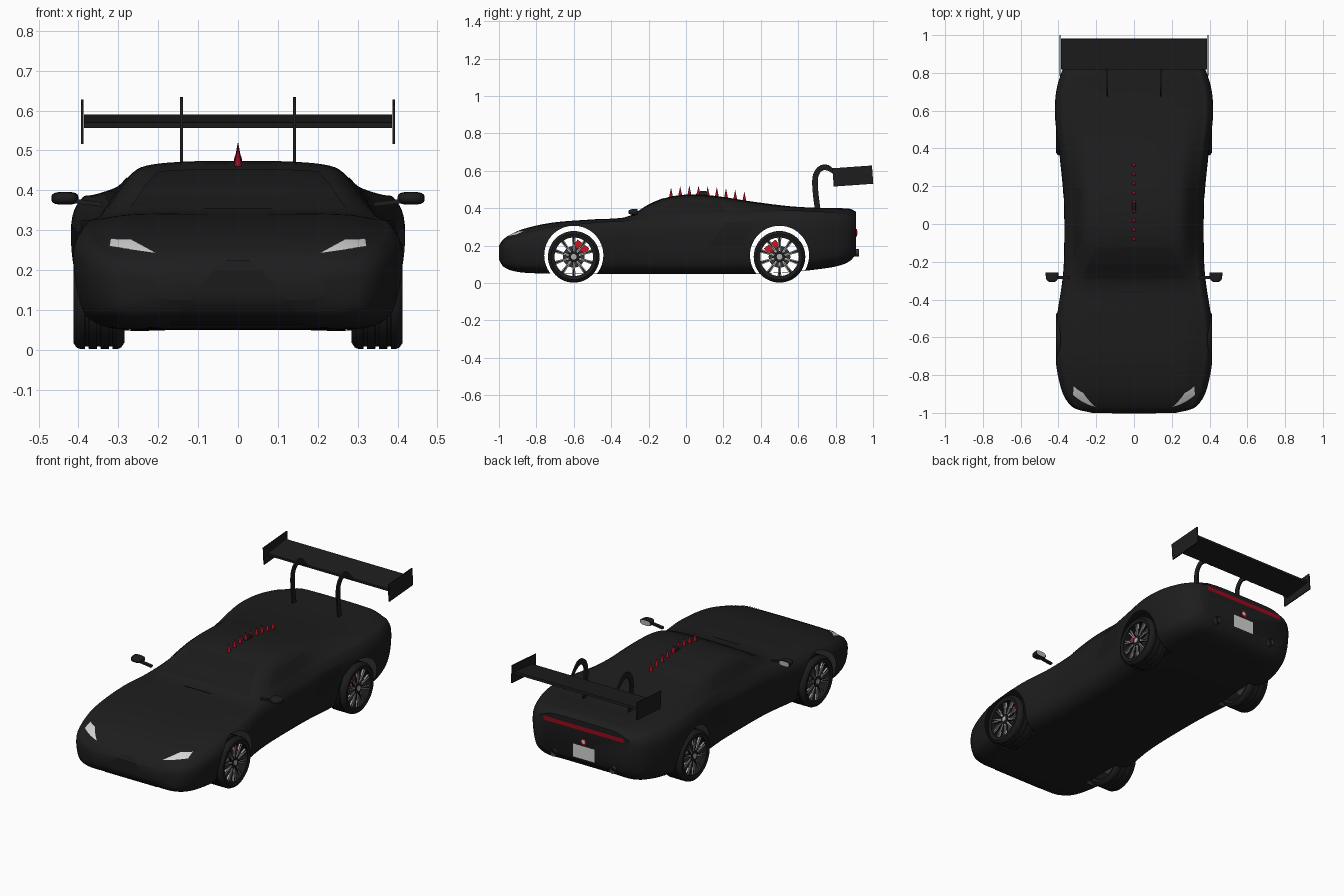
import bpy, bmesh, math
from mathutils import Vector, Matrix
from mathutils.bvhtree import BVHTree

if "Cube" in bpy.data.objects:
    bpy.data.objects.remove(bpy.data.objects["Cube"])


def material(name, rgb):
    m = bpy.data.materials.new(name)
    m.diffuse_color = (*rgb, 1)
    m.use_nodes = True
    m.node_tree.nodes["Principled BSDF"].inputs["Base Color"].default_value = m.diffuse_color
    return m


BLACK = material("body black", (0.0125, 0.0125, 0.0125))
TRIM = material("trim black", (0.0105, 0.0105, 0.0105))
RUBBER = material("tyre black", (0.011, 0.011, 0.011))
STEEL = material("dark steel", (0.035, 0.035, 0.035))
SILVER = material("silver", (0.45, 0.45, 0.45))
LAMP = material("lamp white", (0.65, 0.65, 0.65))
RED = material("red", (0.32, 0.003, 0.012))
CALIPER = material("caliper red", (0.65, 0.006, 0.012))


def finish(name, bm, mat, smooth=True, angle=40):
    me = bpy.data.meshes.new(name)
    bm.to_mesh(me)
    bm.free()
    ob = bpy.data.objects.new(name, me)
    bpy.context.collection.objects.link(ob)
    me.materials.append(mat)
    if smooth:
        bpy.ops.object.select_all(action='DESELECT')
        ob.select_set(True)
        bpy.context.view_layer.objects.active = ob
        bpy.ops.object.shade_smooth_by_angle(angle=math.radians(angle))
    return ob


def box(bm, center, size, rot=Matrix()):
    bmesh.ops.create_cube(bm, size=1, matrix=Matrix.Translation(center) @ rot @ Matrix.Diagonal((*size, 1)))


def cone(bm, center, r1, r2, depth, axis='Z', seg=16):
    rot = {'X': Matrix.Rotation(math.pi / 2, 4, 'Y'), 'Y': Matrix.Rotation(-math.pi / 2, 4, 'X'), 'Z': Matrix()}[axis]
    bmesh.ops.create_cone(bm, cap_ends=True, segments=seg, radius1=r1, radius2=r2, depth=depth,
                          matrix=Matrix.Translation(center) @ rot)


def hermite(xs, vs, x):
    """Smooth interpolation through rows of values."""
    i = max(j for j in range(len(xs) - 1) if xs[j] <= x + 1e-9)

    def slope(k, c):
        a, b = max(k - 1, 0), min(k + 1, len(xs) - 1)
        return (vs[b][c] - vs[a][c]) / (xs[b] - xs[a])
    h = xs[i + 1] - xs[i]
    t = (x - xs[i]) / h
    return [(2*t**3 - 3*t**2 + 1) * vs[i][c] + (t**3 - 2*t**2 + t) * h * slope(i, c)
            + (3*t**2 - 2*t**3) * vs[i + 1][c] + (t**3 - t**2) * h * slope(i + 1, c)
            for c in range(len(vs[0]))]


# Body stations: y, half width, floor, shoulder height, top height
STATIONS = [
    (-1.00, .22, .125, .188, .200), (-.98, .305, .092, .214, .230), (-.94, .352, .070, .236, .258),
    (-.87, .385, .057, .260, .289), (-.72, .413, .052, .292, .322), (-.50, .407, .050, .318, .340),
    (-.33, .382, .050, .328, .350), (-.27, .375, .050, .332, .374), (-.20, .370, .050, .336, .418),
    (-.10, .368, .050, .339, .458), (.03, .368, .050, .342, .474), (.17, .372, .050, .350, .464),
    (.35, .390, .050, .368, .436), (.55, .416, .060, .381, .411), (.70, .411, .075, .378, .402),
    (.82, .376, .095, .368, .400), (.88, .340, .122, .358, .396), (.91, .300, .160, .348, .380)]
SY = [s[0] for s in STATIONS]
SV = [s[1:] for s in STATIONS]


def section(y):
    w, zb, zs, zt = hermite(SY, SV, y)
    h, t = zs - zb, zt - zs
    pts = [(0, zb), (.45 * w, zb), (.74 * w, zb), (.90 * w, zb + .1 * h), (.965 * w, zb + .27 * h),
           (w, zb + .58 * h), (.995 * w, zb + .85 * h), (.935 * w, zs), (.87 * w, zs + .26 * t),
           (.72 * w, zs + .77 * t), (.58 * w, zs + .93 * t), (.3 * w, zt - .01 * t), (0, zt)]
    ks = list(range(len(pts)))
    half = [hermite(ks, pts, i / 4) for i in range(4 * (len(pts) - 1) + 1)]
    return [(x, y, z) for x, z in half] + [(-x, y, z) for x, z in half[-2:0:-1]]


bm = bmesh.new()
rings = []
for i in range(73):
    y = -.045 - .955 * math.cos(math.pi * i / 72)
    rings.append([bm.verts.new(p) for p in section(min(max(y, -1), .91))])
for a, b in zip(rings, rings[1:]):
    n = len(a)
    for j in range(n):
        bm.faces.new((a[j], a[(j + 1) % n], b[(j + 1) % n], b[j]))
bm.faces.new(rings[0])
bm.faces.new(rings[-1][::-1])
bmesh.ops.recalc_face_normals(bm, faces=bm.faces)
SURFACE = BVHTree.FromBMesh(bm)
body = finish("body_shell", bm, BLACK)

# Wheel arches: cut the holes, then drop the cut walls so the shell is hollow
WHEEL_Y, WHEEL_Z, ARCH_R, ARCH_Z = (-.60, .50), .14, .158, .148
bm = bmesh.new()
for y in WHEEL_Y:
    for s in (-1, 1):
        cone(bm, (s * .42, y, ARCH_Z), ARCH_R, ARCH_R, .30, 'X', 64)
cutter = finish("arch_cutter", bm, TRIM, False)
cutter.hide_render = True
cutter.hide_viewport = True
mod = body.modifiers.new("arches", 'BOOLEAN')
mod.object, mod.operation, mod.solver = cutter, 'DIFFERENCE', 'EXACT'
dg = bpy.context.evaluated_depsgraph_get()
cut = bpy.data.meshes.new_from_object(body.evaluated_get(dg))
body.modifiers.clear()
bm = bmesh.new()
bm.from_mesh(cut)
walls = []
for f in bm.faces:
    c = f.calc_center_median()
    for y in WHEEL_Y:
        r = Vector((0, c.y - y, c.z - ARCH_Z))
        rim = abs(r.length - ARCH_R) < .002 and abs(f.normal.dot(r.normalized())) > .97
        cap = r.length < ARCH_R and abs(abs(c.x) - .27) < .001 and abs(f.normal.x) > .99
        if rim or cap:
            walls.append(f)
            break
bmesh.ops.delete(bm, geom=walls, context='FACES')
bm.to_mesh(cut)
bm.free()
body.data = cut


def decal(name, quad, axis, mat, mirror=False, n=8, lift=.003):
    """Thin plate laid on the body; quad is given in the plane seen along axis."""
    cast = {'top': (lambda u, v: (u, v, 2), (0, 0, -1)), 'front': (lambda u, v: (u, -2, v), (0, 1, 0)),
            'back': (lambda u, v: (u, 2, v), (0, -1, 0)), 'side': (lambda u, v: (2, u, v), (-1, 0, 0))}
    origin, d = cast[axis]
    q = [Vector(p) for p in quad]
    bm = bmesh.new()
    for s in ((1, -1) if mirror else (1,)):
        grid = {}
        for i in range(n + 1):
            for j in range(n + 1):
                p = q[0].lerp(q[1], i / n).lerp(q[3].lerp(q[2], i / n), j / n)
                hit, nor, _, _ = SURFACE.ray_cast(Vector(origin(*p)), Vector(d))
                if hit:
                    hit = hit + nor * lift
                    grid[i, j] = bm.verts.new((s * hit.x, hit.y, hit.z))
        for i in range(n):
            for j in range(n):
                ks = [(i, j), (i + 1, j), (i + 1, j + 1), (i, j + 1)]
                if all(k in grid for k in ks):
                    f = bm.faces.new([grid[k] for k in ks])
                    f.normal_update()
                    if f.normal.dot(Vector((d[0] * s, d[1], d[2]))) > 0:
                        f.normal_flip()
    return finish(name, bm, mat)


# Lights, plates, glass and panel details
decal("headlights", [(.204, .240), (.322, .257), (.319, .276), (.268, .275)], 'front', LAMP, True)
decal("tail_light", [(-.25, .329), (.25, .329), (.25, .352), (-.25, .352)], 'back', RED, n=12)
decal("number_plate", [(-.066, .170), (.066, .170), (.066, .243), (-.066, .243)], 'back', LAMP, n=2)
decal("front_grille", [(-.17, .065), (.17, .065), (.06, .20), (-.06, .20)], 'front', TRIM, n=12, lift=.002)
decal("nose_notch", [(-.045, .205), (.045, .205), (.03, .222), (-.03, .222)], 'front', TRIM)
decal("windshield", [(-.27, -.29), (.27, -.29), (.20, -.12), (-.20, -.12)], 'top', TRIM, n=14, lift=.002)
decal("side_windows", [(-.17, .365), (.22, .378), (.18, .43), (-.08, .43)], 'side', TRIM, True, 12, .002)
decal("side_intakes", [(.12, .19), (.30, .20), (.37, .325), (.21, .325)], 'side', TRIM, True, 10, .002)
decal("wipers", [(-.085, -.365), (.085, -.365), (.085, -.357), (-.085, -.357)], 'top', TRIM, lift=.007)

# Rear badge and exhaust pipes
for nm, r, y, mat in (("badge_ring", .020, .910, RED), ("badge_center", .011, .912, LAMP)):
    bm = bmesh.new()
    cone(bm, (0, y, .270), r, r, .008, 'Y', 20)
    finish(nm, bm, mat)
bm = bmesh.new()
for s in (-1, 1):
    cone(bm, (s * .185, .88, .162), .019, .019, .09, 'Y', 24)
    end = [f for f in bm.faces if f.normal.y > .9 and f.calc_center_median().x * s > 0]
    bmesh.ops.inset_region(bm, faces=end, thickness=.004)
    bmesh.ops.translate(bm, verts=list({v for f in end for v in f.verts}), vec=(0, -.03, 0))
finish("exhaust_pipes", bm, STEEL)

# Row of spikes along the roof, with a small fin
bm = bmesh.new()
for i in range(9):
    y = -.08 + .049 * i
    z = hermite(SY, SV, y)[3]
    cone(bm, (0, y, z + .021), .011, 0, .054, 'Z', 10)
finish("roof_spikes", bm, RED)
bm = bmesh.new()
bmesh.ops.create_uvsphere(bm, u_segments=16, v_segments=10, radius=1,
                          matrix=Matrix.Translation((0, .09, .473)) @ Matrix.Diagonal((.010, .036, .020, 1)))
finish("roof_fin", bm, TRIM)

# Rear wing: blade, end plates and hooked struts
bm = bmesh.new()
box(bm, (0, .90, .573), (.772, .163, .014), Matrix.Rotation(math.radians(7), 4, 'X'))
finish("wing_blade", bm, BLACK, False)
bm = bmesh.new()
for s in (-1, 1):
    box(bm, (s * .391, .892, .572), (.006, .212, .098), Matrix.Rotation(math.radians(4), 4, 'X'))
finish("wing_end_plates", bm, BLACK, False)
PATH = [(.705, .385), (.693, .48), (.69, .55), (.70, .59), (.726, .616), (.758, .616), (.785, .597), (.815, .566)]
path = [Vector(hermite(list(range(8)), PATH, i / 4)) for i in range(29)]
bm = bmesh.new()
for s in (-1, 1):
    prev = None
    for i, p in enumerate(path):
        t = (path[min(i + 1, 28)] - path[max(i - 1, 0)]).normalized()
        nrm = Vector((-t.y, t.x)) * (.015 - .009 * max(0, i - 20) / 8)
        ring = [bm.verts.new((s * .142 + dx, p.x + k * nrm.x, p.y + k * nrm.y))
                for dx, k in ((-.004, -1), (.004, -1), (.004, 1), (-.004, 1))]
        if prev:
            for j in range(4):
                bm.faces.new((prev[j], prev[(j + 1) % 4], ring[(j + 1) % 4], ring[j]))
        else:
            bm.faces.new(ring)
        prev = ring
    bm.faces.new(prev)
bmesh.ops.recalc_face_normals(bm, faces=bm.faces)
finish("wing_struts", bm, BLACK)


def squared(bm, center, size, verts):
    """Push unit-sphere points towards a rounded box, then place them."""
    for v in verts:
        v.co = Vector([c + k * math.copysign(abs(u) ** .65, u) for c, k, u in zip(center, size, v.co)])


# Door mirrors: half-egg housing, stalk and glass
shell, glass = bmesh.new(), bmesh.new()
for s in (-1, 1):
    vs = bmesh.ops.create_uvsphere(shell, u_segments=20, v_segments=12, radius=1)['verts']
    squared(shell, (s * .434, -.258, .380), (.034, .05, .016), vs)
    for v in vs:
        v.co.y = min(v.co.y, -.258)
    box(shell, (s * .385, -.283, .370), (.09, .016, .011), Matrix.Rotation(s * -.12, 4, 'Y'))
    vs = bmesh.ops.create_circle(glass, cap_ends=True, segments=20, radius=1,
                                 matrix=Matrix.Rotation(-math.pi / 2, 4, 'X'))['verts']
    squared(glass, (s * .434, -.255, .380), (.030, 0, .0135), vs)
finish("mirror_housings", shell, BLACK)
finish("mirror_glass", glass, SILVER, False)


def lathe(bm, profile, center, s, seg=48):
    """Closed profile of (x, radius) turned around the axle."""
    rings = [[bm.verts.new((center[0] + s * x, center[1] + r * math.cos(a), center[2] + r * math.sin(a)))
              for x, r in profile] for a in (2 * math.pi * i / seg for i in range(seg))]
    n = len(profile)
    for i in range(seg):
        a, b = rings[i], rings[(i + 1) % seg]
        for j in range(n):
            bm.faces.new((a[j], a[(j + 1) % n], b[(j + 1) % n], b[j]))


# Wheels: grooved tyres, rims, dark spokes with bright edges, brake discs and calipers
R = .138
TYRE = [(-.060, .108), (-.064, .122), (-.056, .134), (-.047, R)]
for g in (-.03, 0, .03):
    TYRE += [(g - .005, R), (g - .004, R - .006), (g + .004, R - .006), (g + .005, R)]
TYRE += [(.047, R), (.056, .134), (.064, .122), (.060, .108)]
RIM = [(-.056, .109), (.060, .109), (.060, .103), (-.056, .105)]
tyre, rim, spoke, edge, disc, cal = (bmesh.new() for _ in range(6))
for y in WHEEL_Y:
    for s in (-1, 1):
        c = Vector((s * .349, y, WHEEL_Z))
        lathe(tyre, TYRE, c, s)
        lathe(rim, RIM, c, s)
        for i in range(10):
            rot = Matrix.Rotation(2 * math.pi * i / 10, 4, 'X')
            box(spoke, c + Vector((s * .042, 0, 0)) + rot @ Vector((0, 0, .060)), (.012, .015, .090), rot)
            for d in (-.075, .075):
                rot = Matrix.Rotation(2 * math.pi * i / 10 + d, 4, 'X')
                box(edge, c + Vector((s * .048, 0, 0)) + rot @ Vector((0, 0, .066)), (.008, .0045, .076), rot)
        cone(spoke, c + Vector((s * .044, 0, 0)), .030, .030, .020, 'X', 24)
        cone(edge, c + Vector((s * .048, 0, 0)), .015, .015, .022, 'X', 20)
        cone(disc, c, .058, .058, .012, 'X', 32)
        cone(disc, c - Vector((s * .02, 0, 0)), .018, .018, .12, 'X', 16)
        inward = 1 if y < 0 else -1
        rot = Matrix.Rotation(-inward * .65, 4, 'X')
        box(cal, c + Vector((s * .014, 0, 0)) + rot @ Vector((0, 0, .066)), (.036, .078, .040), rot)
for nm, b, mat in (("tyres", tyre, RUBBER), ("rims", rim, TRIM), ("wheel_spokes", spoke, RUBBER),
                   ("spoke_edges", edge, SILVER), ("brake_discs", disc, STEEL), ("brake_calipers", cal, CALIPER)):
    bmesh.ops.recalc_face_normals(b, faces=b.faces)
    finish(nm, b, mat)
